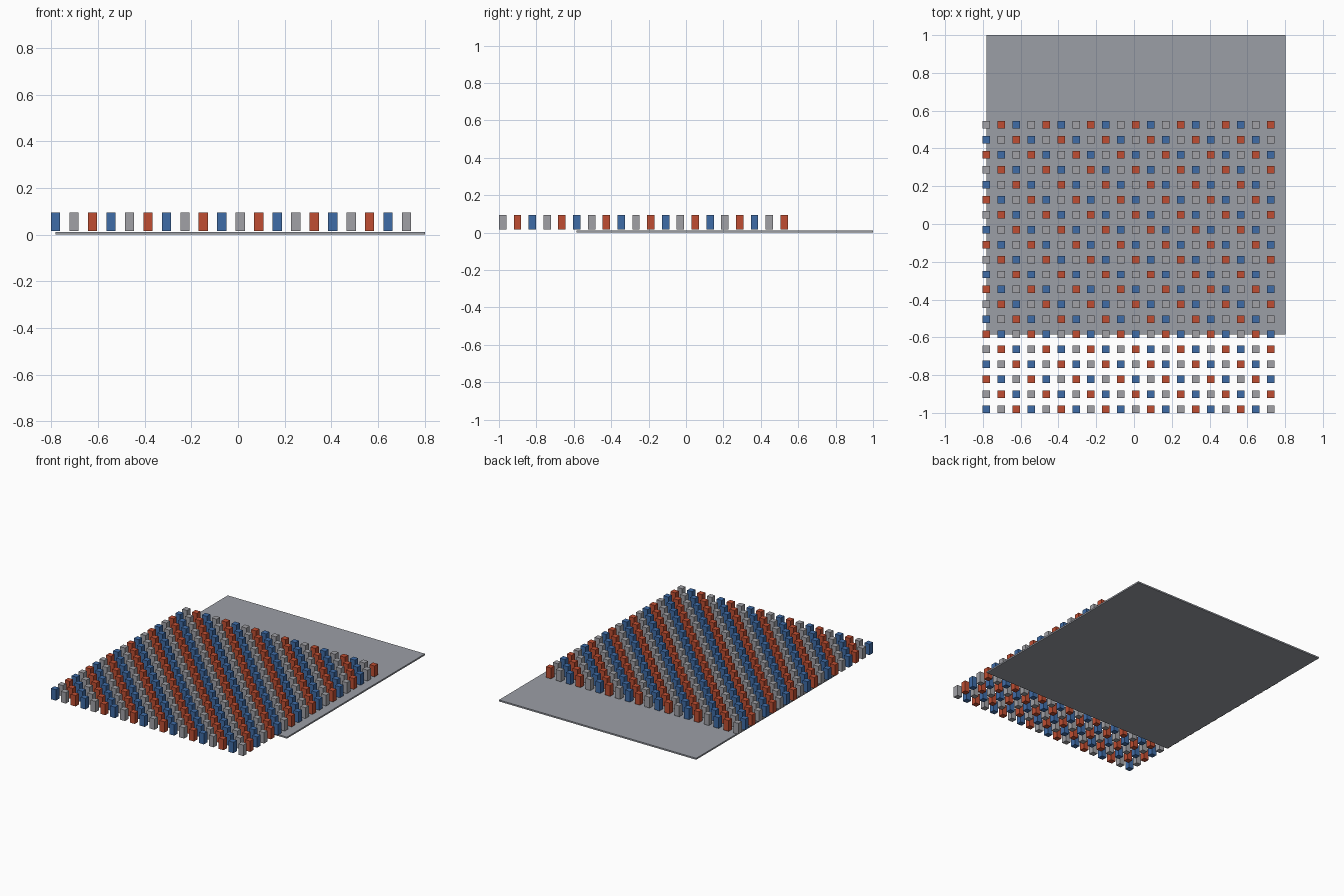
import bpy
import bmesh

if "Cube" in bpy.data.objects:
    bpy.data.objects.remove(bpy.data.objects["Cube"])

U = 2 / 101          # base unit: slab is 80 U, blocks 2 x 2 x 4 U, pitch 4 U
COUNT = 20


def material(name, srgb):
    m = bpy.data.materials.new(name)
    m.diffuse_color = [(c / 255) ** 2.2 for c in srgb] + [1.0]
    m.use_nodes = True
    m.node_tree.nodes["Principled BSDF"].inputs["Base Color"].default_value = m.diffuse_color
    return m


def box_mesh(name, size, mat):
    """Box with its origin at the centre of its base."""
    mesh = bpy.data.meshes.new(name)
    bm = bmesh.new()
    bmesh.ops.create_cube(bm, size=1)
    for v in bm.verts:
        v.co = (v.co.x * size[0], v.co.y * size[1], (v.co.z + 0.5) * size[2])
    bm.to_mesh(mesh)
    bm.free()
    mesh.materials.append(mat)
    return mesh


def place(name, mesh, loc):
    ob = bpy.data.objects.new(name, mesh)
    ob.location = loc
    bpy.context.collection.objects.link(ob)


# Thin base slab, pushed to the back right of the block field
slab = box_mesh("base_slab", (80 * U, 80 * U, 0.011),
                material("slab grey", (154, 157, 165)))
place("base_slab", slab, (0.5 * U, 10.5 * U, 0))

# One shared block mesh per colour
colours = [("blue", (65, 108, 166)), ("grey", (160, 160, 165)), ("red", (190, 79, 53))]
blocks = [box_mesh(n + "_block", (2 * U, 2 * U, 4 * U), material("block " + n, c))
          for n, c in colours]

# Grid of blocks striped along the diagonals
for i in range(COUNT):
    for j in range(COUNT):
        k = (i + j) % 3
        place(f"{colours[k][0]}_block_{i}_{j}", blocks[k],
              ((-39.5 + 4 * i) * U, (-49.5 + 4 * j) * U, 0.016))
